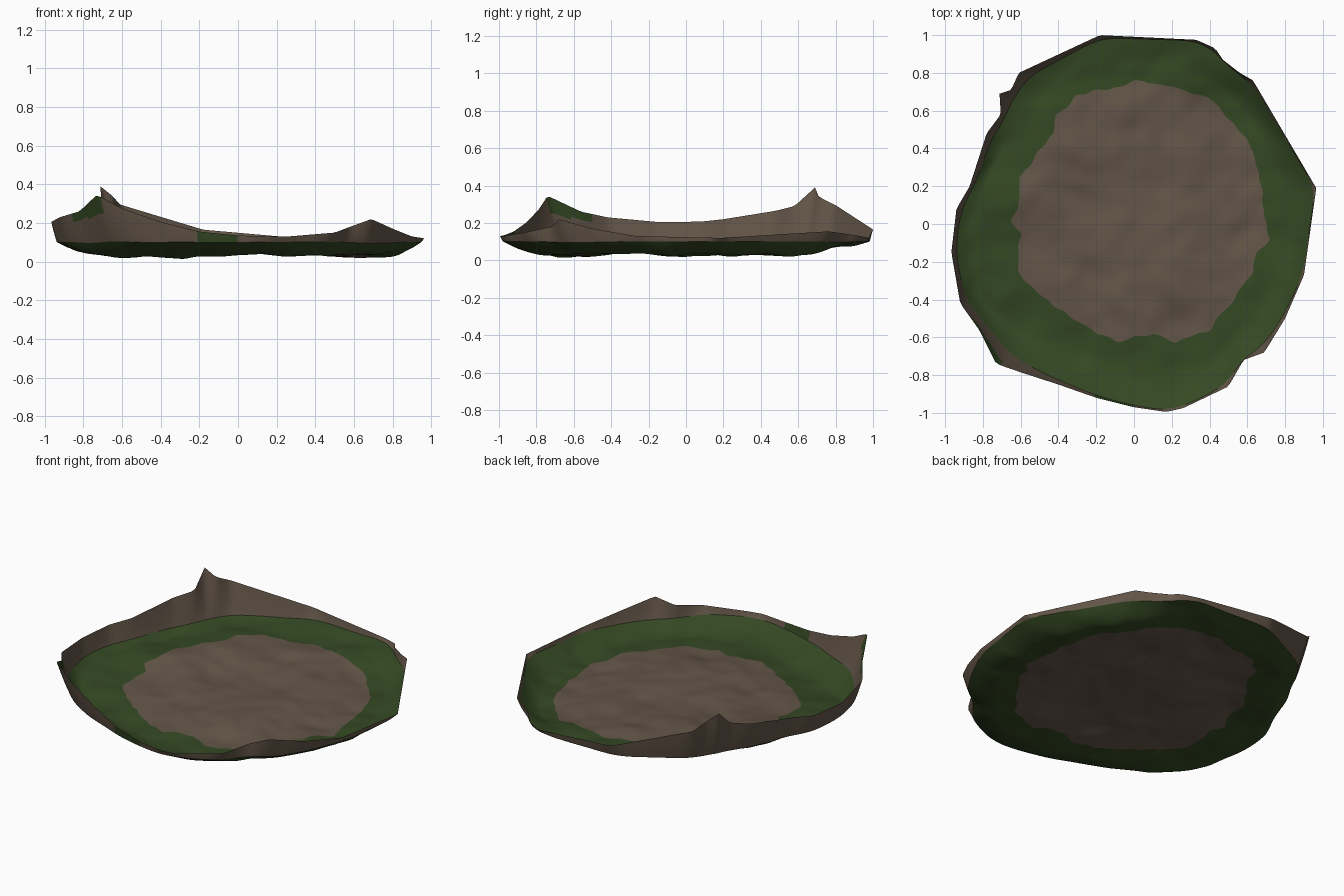
import bpy, bmesh, math
from mathutils import Vector, noise

if "Cube" in bpy.data.objects:
    bpy.data.objects.remove(bpy.data.objects["Cube"])

N = 240                      # samples around the basin
C = Vector((0.04, 0.06, 0))  # centre of the rings

# crest of the outer wall (x, y, z), counter-clockwise
RIM = [(.965, .19, .12), (.63, .76, .155), (.56, .80, .15), (.47, .87, .14), (.43, .93, .13),
       (.33, .975, .12), (-.18, 1, .165), (-.61, .8, .295), (-.65, .71, .34), (-.712, .69, .39),
       (-.705, .58, .29), (-.78, .48, .265), (-.87, .2, .22), (-.94, .08, .207),
       (-.967, -.15, .205), (-.92, -.42, .23), (-.82, -.56, .26), (-.73, -.74, .345),
       (-.6, -.785, .275), (-.4, -.85, .205), (-.2, -.92, .155), (0, -.97, .135),
       (.17, -.995, .13), (.26, -.975, .13), (.5, -.86, .15), (.58, -.72, .18),
       (.69, -.68, .22), (.8, -.5, .17), (.9, -.27, .13)]
# border between bare ground and grass (x, y)
SOIL = [(.68, .1), (.67, .28), (.6, .45), (.4, .67), (.05, .76), (-.3, .68), (-.41, .58),
        (-.43, .48), (-.6, .25), (-.61, .08), (-.66, .02), (-.6, -.05), (-.62, -.25),
        (-.45, -.42), (-.2, -.57), (-.08, -.62), (.1, -.58), (.22, -.63), (.4, -.56),
        (.52, -.4), (.63, -.25), (.65, -.15), (.72, -.08)]


def ray_hit(points, angle):
    """Point where a ray from the centre meets a closed outline."""
    d = Vector((math.cos(angle), math.sin(angle)))
    pts = [Vector((*p, 0)[:3]) for p in points]
    for a, b in zip(pts, pts[1:] + pts[:1]):
        u, v = (a - C).xy, (b - C).xy
        ca, cb = d.cross(u), d.cross(v)
        if ca <= 0 < cb:
            p = a.lerp(b, ca / (ca - cb))
            if (p - C).xy.dot(d) > 0:
                return p
    return pts[0]


def smooth(a, b, x):
    t = max(0, min(1, (x - a) / (b - a)))
    return t * t * (3 - 2 * t)


def floor_z(p):
    """Low mound in the middle, higher ground towards the back left."""
    q = -.6 * p.x + .8 * p.y
    mound = .035 * (1 - smooth(.35, .75, p.xy.length))
    bumps = (.022 * noise.noise(Vector((p.x * 4, p.y * 4, 1.3)))
             + .008 * noise.noise(Vector((p.x * 9, p.y * 9, 5.1))))
    return max(.004, .026 + .055 * smooth(0, .55, q) * (1 - mound / .06) + mound + bumps)


def material(name, rgb):
    m = bpy.data.materials.new(name)
    m.diffuse_color = (*rgb, 1)
    m.use_nodes = True
    m.node_tree.nodes["Principled BSDF"].inputs["Base Color"].default_value = m.diffuse_color
    return m


EARTH = material("brown earth", (.127, .093, .066))
GRASS = material("dark green grass", (.035, .066, .017))


def ring_sheet(name, rings, centre=None, green=None, base=0):
    """Smooth sheet bridging successive closed rings of points."""
    bm = bmesh.new()
    loops = [[bm.verts.new(p) for p in r] for r in rings]
    for lo, hi in zip(loops, loops[1:]):
        for i in range(N):
            j = (i + 1) % N
            bm.faces.new((lo[i], hi[i], hi[j], lo[j]))
    if centre:
        c = bm.verts.new(centre)
        for i in range(N):
            bm.faces.new((c, loops[0][i], loops[0][(i + 1) % N]))
    for f in bm.faces:
        f.smooth = True
        f.material_index = 1 - base if green and green(f.calc_center_median()) else base
    me = bpy.data.meshes.new(name)
    bm.to_mesh(me)
    bm.free()
    me.materials.append(EARTH)
    me.materials.append(GRASS)
    ob = bpy.data.objects.new(name, me)
    bpy.context.collection.objects.link(ob)
    return ob


angles = [2 * math.pi * (i + .37) / N for i in range(N)]
rim = [ray_hit(RIM, a) for a in angles]

# wall foot: softened outline slightly inside the crest
raw = []
for p in rim:
    corner = max(0, 1 - (p.xy - Vector((-.75, -.7))).length / .4)
    k = 1 - (.22 + .12 * corner) * max(0, p.z - .1)
    raw.append(Vector((p.x * k, p.y * k, .1 + .01 * noise.noise(p * 5))))
foot = []
for i in range(N):
    soft = sum((raw[(i + d) % N] for d in range(-4, 5)), Vector()) / 9
    foot.append(raw[i].lerp(soft, .8))

soil = []
for a in angles:
    p = ray_hit(SOIL, a)
    k = 1 + .025 * noise.noise(Vector((math.cos(a) * 9, math.sin(a) * 9, 2)))
    soil.append(C + (p - C) * k)

# bare ground disc
ground = []
for k in range(1, 29):
    ring = [C.lerp(p, k / 28) for p in soil]
    ground.append([Vector((p.x, p.y, floor_z(p))) for p in ring])
ring_sheet("bare_ground", ground, Vector((C.x, C.y, floor_z(C))))

# grass ring curling up to the wall foot, steeper on the left
grass = []
for k in range(0, 21):
    t = k / 20
    ring = []
    for s, f in zip(soil, foot):
        p = s.lerp(f, t)
        start = .4 + .35 * smooth(.5, .85, -f.x)
        lift = max(0, (t - start) / (1 - start)) ** 1.7
        ring.append(Vector((p.x, p.y, floor_z(p) * (1 - lift) + f.z * lift)))
    grass.append(ring)
ring_sheet("grass_ring", grass, base=1)

# earth wall, concave towards the crest, with grassy patches
wall = []
for k in range(0, 13):
    t = k / 12
    wall.append([Vector((f.x + (r.x - f.x) * t, f.y + (r.y - f.y) * t,
                         f.z + (r.z - f.z) * (.8 * t + .2 * t * t)))
                 for f, r in zip(foot, rim)])


def grassy(p):
    corner = p.x < -.7 and -.74 < p.y < -.5 and p.z > .22 + .25 * (p.x + .8)
    front = -.2 < p.x < 0 and p.y < -.8
    return corner or front


ring_sheet("earth_wall", wall, green=grassy)
